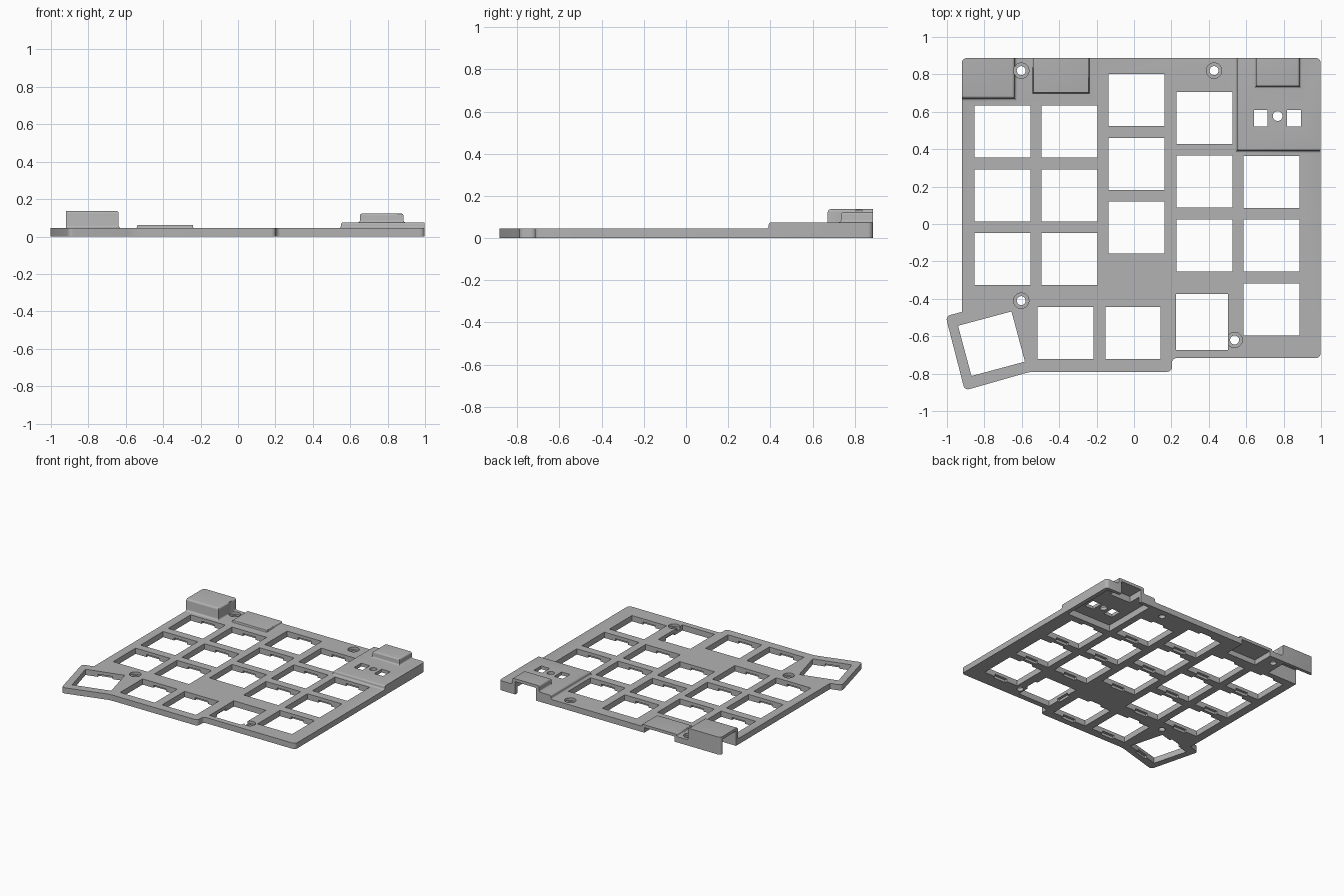
import bpy, bmesh, math
from mathutils import Matrix, Vector

cube = bpy.data.objects.get("Cube")
if cube:
    bpy.data.objects.remove(cube)

THICK, BACK = 0.045, 0.887

grey = bpy.data.materials.new("plain_grey")
grey.use_nodes = True
grey.diffuse_color = (0.45, 0.45, 0.45, 1)
grey.node_tree.nodes["Principled BSDF"].inputs["Base Color"].default_value = grey.diffuse_color


def make_object(name, bm):
    bmesh.ops.recalc_face_normals(bm, faces=bm.faces)
    mesh = bpy.data.meshes.new(name)
    bm.to_mesh(mesh)
    bm.free()
    mesh.materials.append(grey)
    obj = bpy.data.objects.new(name, mesh)
    bpy.context.collection.objects.link(obj)
    return obj


def add_box(bm, x0, x1, y0, y1, z0, z1, turn=None):
    mat = Matrix.Translation(((x0 + x1) / 2, (y0 + y1) / 2, (z0 + z1) / 2))
    mat = mat @ Matrix.Diagonal((x1 - x0, y1 - y0, z1 - z0, 1))
    bmesh.ops.create_cube(bm, size=1, matrix=(turn or Matrix()) @ mat)


def add_cylinder(bm, x, y, r, z0, z1):
    bmesh.ops.create_cone(bm, cap_ends=True, segments=32, radius1=r, radius2=r,
                          depth=z1 - z0, matrix=Matrix.Translation((x, y, (z0 + z1) / 2)))


def boolean(target, operation, tool):
    # apply a boolean and discard the helper
    mod = target.modifiers.new(operation.lower(), 'BOOLEAN')
    mod.operation, mod.object, mod.solver, mod.use_self = operation, tool, 'EXACT', True
    graph = bpy.context.evaluated_depsgraph_get()
    mesh = bpy.data.meshes.new_from_object(target.evaluated_get(graph))
    target.modifiers.clear()
    target.data = mesh
    bpy.data.objects.remove(tool)


def pad(x0, x1, y0, y1, base, top, r):
    # raised cover with a flared foot and a rounded rim
    steps = [(r, base - 0.02)]
    for i in range(5):
        a = i * math.pi / 8
        steps.append((r - r * math.sin(a), base + r - r * math.cos(a)))
    for i in range(5):
        a = i * math.pi / 8
        steps.append((r * math.cos(a) - r, top - r + r * math.sin(a)))
    bm = bmesh.new()
    rings = [[bm.verts.new(p) for p in ((x0 - o, y0 - o, z), (x1 + o, y0 - o, z),
                                        (x1 + o, y1 + o, z), (x0 - o, y1 + o, z))]
             for o, z in steps]
    for lo, hi in zip(rings, rings[1:]):
        for i in range(4):
            j = (i + 1) % 4
            bm.faces.new((lo[i], lo[j], hi[j], hi[i]))
    bm.faces.new(rings[0])
    bm.faces.new(rings[-1])
    return make_object("cover", bm)


# Plate slab with the raised covers, oversized before trimming
bm = bmesh.new()
add_box(bm, -1.3, 1.3, -1.3, 1.3, 0, THICK)
plate = make_object("switch_plate", bm)
for cover in ((-1.1, -0.638, 0.672, 1.1, THICK, 0.137, 0.014),
              (-0.54, -0.24, 0.7, 1.1, THICK, 0.062, 0.006),
              (0.55, 1.2, 0.392, 1.1, THICK, 0.075, 0.012),
              (0.652, 0.885, 0.735, 1.1, 0.075, 0.123, 0.012)):
    boolean(plate, 'UNION', pad(*cover))

# Trim everything to the rounded outline
outline = [(-0.92, BACK), (-0.92, -0.47), (-1.007, -0.493), (-0.905, -0.89),
           (-0.555, -0.79), (0.203, -0.79), (0.203, -0.717), (0.998, -0.717), (0.998, BACK)]
bm = bmesh.new()
face = bm.faces.new([bm.verts.new((x, y, -0.1)) for x, y in outline])
rounded = [v for v in bm.verts if v.co.x not in (0,) and abs(v.co.y + 0.47) > 0.01]
bmesh.ops.bevel(bm, geom=rounded, offset=0.025, segments=5, profile=0.5, affect='VERTICES')
out = bmesh.ops.extrude_face_region(bm, geom=bm.faces[:])
bmesh.ops.translate(bm, verts=[v for v in out["geom"] if isinstance(v, bmesh.types.BMVert)],
                    vec=(0, 0, 0.4))
boolean(plate, 'INTERSECT', make_object("outline_cutter", bm))

# Switch windows with clip notches under the front and back walls
bm = bmesh.new()


def window(x, y, w=0.3, angle=0):
    turn = Matrix.Translation((x, y, 0)) @ Matrix.Rotation(math.radians(angle), 4, 'Z')
    add_box(bm, -w / 2, w / 2, -0.139, 0.139, -0.1, 0.2, turn)


def notch(x, y, angle=0, reach=0.139):
    turn = Matrix.Translation((x, y, 0)) @ Matrix.Rotation(math.radians(angle), 4, 'Z')
    add_box(bm, -0.055, 0.055, -reach - 0.02, reach + 0.02, -0.1, 0.02, turn)


keys = []
for x, top in ((-0.703, 0.494), (-0.345, 0.494), (0.014, 0.663), (0.377, 0.567), (0.736, 0.225)):
    keys += [(x, top - 0.341 * row, 0.3, 0) for row in range(3)]
keys += [(-0.366, -0.583, 0.3, 0), (-0.005, -0.583, 0.294, 0),
         (-0.762, -0.64, 0.296, 15)]
for key in keys:
    window(*key)
window(0.364, -0.524, 0.3, 90)

# Status windows and button hole
for x in (0.678, 0.855):
    add_box(bm, x - 0.037, x + 0.037, 0.52, 0.61, -0.1, 0.2)
add_cylinder(bm, 0.768, 0.577, 0.026, -0.1, 0.2)

# Screw through holes
screws = ((-0.603, 0.82), (0.428, 0.82), (-0.603, -0.41), (0.538, -0.62))
for x, y in screws:
    add_cylinder(bm, x, y, 0.024, -0.1, 0.2)
boolean(plate, 'DIFFERENCE', make_object("through_cutter", bm))

# Underside notches, screw counterbores and cover hollows
bm = bmesh.new()
for x, y, w, angle in keys:
    notch(x, y, angle)
notch(0.364, -0.524, 90)
for x, y in screws:
    add_cylinder(bm, x, y, 0.041, 0.024, 0.2)
add_box(bm, -1.1, -0.665, 0.695, 0.862, -0.1, 0.115)
add_box(bm, -0.52, -0.26, 0.72, 1.1, -0.1, 0.04)
add_box(bm, 0.58, 0.965, 0.42, 0.86, -0.1, 0.05)
add_box(bm, 0.677, 0.86, 0.76, 1.1, -0.1, 0.1)
boolean(plate, 'DIFFERENCE', make_object("underside_cutter", bm))

# Smooth rounded rims, keep the edges sharp
bpy.ops.object.select_all(action='DESELECT')
plate.select_set(True)
bpy.context.view_layer.objects.active = plate
bpy.ops.object.shade_smooth_by_angle(angle=math.radians(30))
